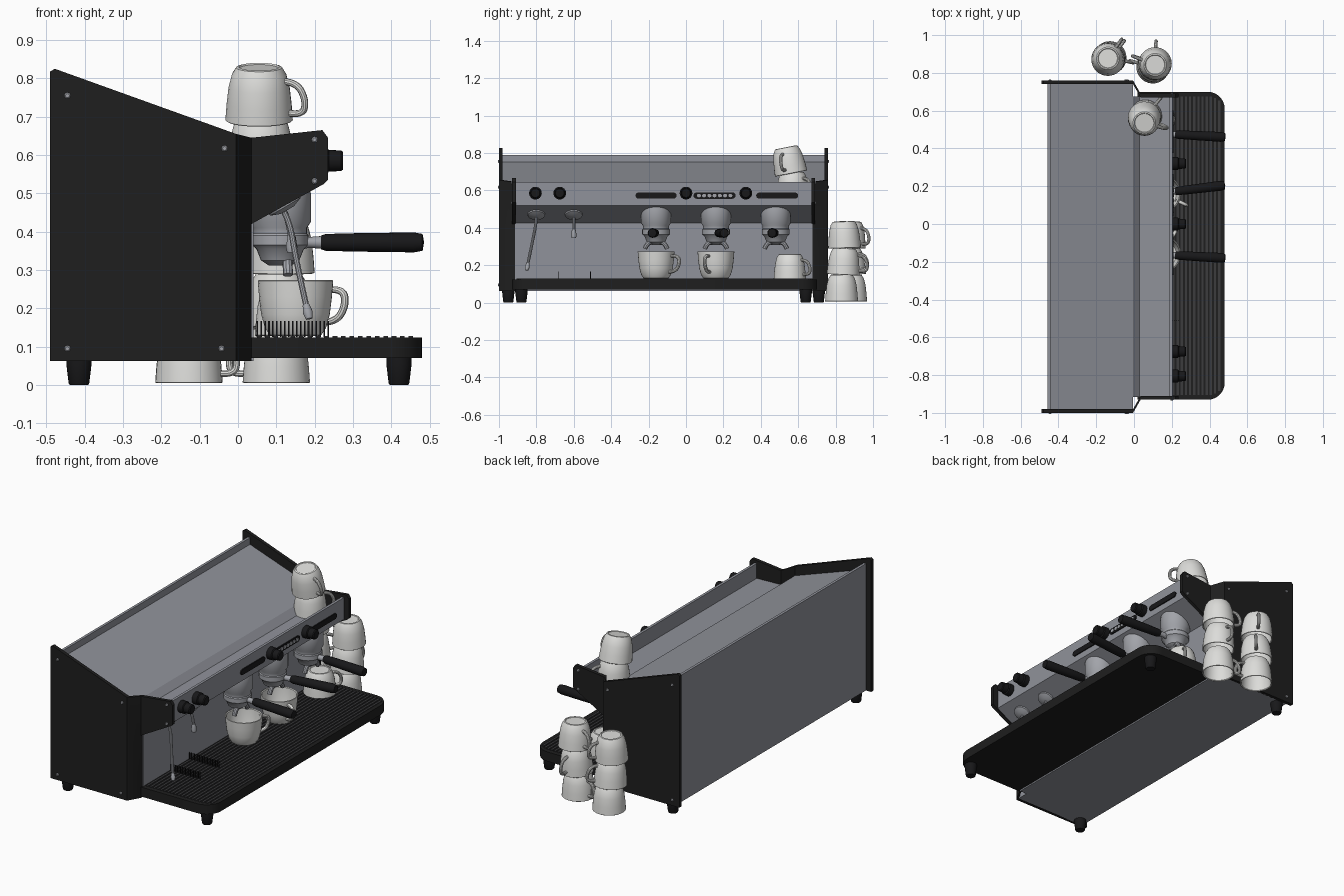
import bpy, bmesh, math
from mathutils import Vector, Matrix

if "Cube" in bpy.data.objects:
    bpy.data.objects.remove(bpy.data.objects["Cube"])

YC = -0.12  # centre plane of the machine


def material(name, r, g, b):
    m = bpy.data.materials.new(name)
    m.diffuse_color = (r, g, b, 1)
    m.use_nodes = True
    m.node_tree.nodes["Principled BSDF"].inputs["Base Color"].default_value = m.diffuse_color
    return m


BLACK = material("black_panel", 0.013, 0.013, 0.013)
RUBBER = material("black_plastic", 0.009, 0.009, 0.010)
SLAT = material("dark_grille", 0.045, 0.045, 0.048)
STEEL = material("steel", 0.28, 0.29, 0.325)
CHROME = material("light_steel", 0.36, 0.37, 0.40)
WHITE = material("white_ceramic", 0.72, 0.72, 0.70)


def add(name, mesh, mat, matrix=Matrix()):
    ob = bpy.data.objects.new(name, mesh)
    bpy.context.collection.objects.link(ob)
    if not mesh.materials:
        mesh.materials.append(mat)
    ob.matrix_world = matrix
    return ob


def finish(bm, name):
    bmesh.ops.recalc_face_normals(bm, faces=bm.faces)
    me = bpy.data.meshes.new(name)
    bm.to_mesh(me)
    bm.free()
    return me


def extrude(bm, vec):
    r = bmesh.ops.extrude_face_region(bm, geom=bm.faces[:], use_keep_orig=True)
    bmesh.ops.translate(bm, vec=vec, verts=[v for v in r["geom"] if isinstance(v, bmesh.types.BMVert)])


def prism(name, pts, vec, mat):
    bm = bmesh.new()
    bm.faces.new([bm.verts.new(p) for p in pts])
    extrude(bm, vec)
    return add(name, finish(bm, name), mat)


def boxes(name, items, mat):
    bm = bmesh.new()
    for c, s in items:
        bmesh.ops.create_cube(bm, size=1, matrix=Matrix.Translation(c) @ Matrix.Diagonal((*s, 1)))
    return add(name, finish(bm, name), mat)


def lathe_bm(profile, n=32):
    bm = bmesh.new()
    vs = [bm.verts.new((r, 0, z)) for r, z in profile]
    es = [bm.edges.new(p) for p in zip(vs, vs[1:])]
    bmesh.ops.spin(bm, geom=vs + es, cent=(0, 0, 0), axis=(0, 0, 1), angle=2 * math.pi, steps=n)
    bmesh.ops.remove_doubles(bm, verts=bm.verts, dist=1e-5)
    return bm


def lathe(name, profile, mat, loc, axis=(0, 0, 1), n=32):
    q = Vector(axis).to_track_quat('Z', 'Y').to_matrix().to_4x4()
    return add(name, finish(lathe_bm(profile, n), name), mat, Matrix.Translation(loc) @ q)


def tube_mesh(pts, r):
    cu = bpy.data.curves.new("path", 'CURVE')
    cu.dimensions, cu.bevel_depth, cu.bevel_resolution, cu.use_fill_caps = '3D', r, 3, True
    sp = cu.splines.new('NURBS')
    sp.points.add(len(pts) - 1)
    for p, c in zip(sp.points, pts):
        p.co = (*c, 1)
    sp.order_u, sp.use_endpoint_u, sp.resolution_u = 3, True, 6
    ob = bpy.data.objects.new("path", cu)
    bpy.context.collection.objects.link(ob)
    dg = bpy.context.evaluated_depsgraph_get()
    me = bpy.data.meshes.new_from_object(ob.evaluated_get(dg))
    bpy.data.objects.remove(ob)
    return me


# machine body: rear boiler housing with lipped sloping top, front housing with overhang
rear = [(-.457, .062), (-.457, .79), (-.442, .79), (-.442, .752), (-.005, .6), (-.005, .062)]
prism("rear_body", [(x, YC - .865, z) for x, z in rear], (0, 1.73, 0), STEEL)
front = [(-.005, .062), (-.005, .6), (.03, .565), (.188, .56), (.188, .645), (.203, .645),
         (.203, .52), (.04, .425), (.04, .062)]
prism("front_body", [(x, YC - .795, z) for x, z in front], (0, 1.59, 0), STEEL)

# cranked side panels with screws
for s, side in ((-1, "left"), (1, "right")):
    def py(x):
        return YC + s * (.88 - .07 * min(1, max(0, (x + .005) / .04)))
    pts = [(-.49, .062), (-.005, .062), (-.005, .655), (-.478, .825), (-.49, .818),
           (.035, .062), (.035, .42), (.035, .645), (.225, .525), (.235, .535),
           (.235, .645), (.22, .665)]
    bm = bmesh.new()
    v = [bm.verts.new((x, py(x), z)) for x, z in pts]
    for f in ((0, 1, 2, 3, 4), (1, 5, 6, 7, 2), (6, 8, 9, 10, 11, 7)):
        bm.faces.new([v[i] for i in f])
    extrude(bm, (0, -s * .02, 0))
    add(side + "_panel", finish(bm, "panel"), BLACK)
    for x, z in ((-.445, .755), (-.445, .095), (-.043, .095), (-.035, .617), (.2, .64), (.2, .532)):
        lathe(side + "_screw", [(.008, -.002), (.008, .002), (.005, .005), (0, .005)], CHROME,
              (x, py(x), z), (0, s, 0), 12)
    # feet
    for x, dy in ((-.415, .83), (.42, .76)):
        lathe(side + "_foot", [(0, 0), (.024, 0), (.027, .005), (.033, .055), (.033, .075), (0, .075)],
              RUBBER, (x, YC + s * dy, 0), n=24)

# drip tray with rounded front corners and a slatted grille
R, X1, HY, TY = .09, .48, .815, -.115
tray = [(.018, TY - HY), *[(X1 - R + R * math.sin(a), TY - HY + R - R * math.cos(a))
        for a in [i * math.pi / 16 for i in range(9)]]]
tray += [(x, 2 * TY - y) for x, y in reversed(tray)]
prism("drip_tray", [(x, y, .07) for x, y in tray], (0, 0, .054), BLACK)
slats = []
for i in range(19):
    x = .055 + i * .022
    half = HY - .025 - (max(0, x - .40) ** 2) * 8
    slats.append(((x, TY, .1245), (.012, 2 * half, .007)))
boxes("tray_grille", slats, SLAT)
# small upright comb rails on the tray
boxes("comb_rail", [((.05 + i * .0103, y, .146), (.004, .004, .042)) for i in range(19) for y in (-.68, -.51)],
      RUBBER)


def slot(name, y0, y1, z, r, mat, x=.203, t=.006):
    arc = [i * math.pi / 8 for i in range(9)]
    pts = [(x, y1 - r + r * math.sin(a), z + r * math.cos(a)) for a in arc]
    pts += [(x, y0 + r - r * math.sin(a), z - r * math.cos(a)) for a in arc]
    prism(name, pts, (t, 0, 0), mat)


# control strip: display slots, buttons and knobs
slot("display_left", -.27, -.05, .572, .016, RUBBER)
slot("display_right", .375, .6, .572, .016, RUBBER)
slot("button_strip", .04, .265, .572, .017, RUBBER)
for i in range(7):
    y = .069 + i * .028
    slot("button", y - .011, y + .011, .572, .009, CHROME, .208, .004)
for y in (-.805, -.675, 0, .32):
    lathe("knob", [(.034, -.002), (.034, .03), (.028, .034), (.027, .066), (.023, .071), (0, .071)],
          RUBBER, (.203, y, .585), (1, 0, 0), 24)

# brew groups with portafilter, twin spout and handle
for y, dy in ((-.16, -.02), (.16, .045), (.48, -.02)):
    gx = .11
    lathe("brew_group", [(0, .53), (.074, .53), (.08, .50), (.08, .425), (.07, .41), (.07, .395),
                         (.074, .39), (.074, .365), (.062, .355), (.05, .325), (.03, .312), (0, .312)],
          CHROME, (gx, y, 0))
    add("spout", tube_mesh([(.13, y - .06, .287), (.13, y - .045, .325), (.125, y, .318),
                            (.13, y + .045, .325), (.13, y + .06, .287)], .013), CHROME)
    d = (.37, dy, 0)
    lathe("handle_neck", [(.02, .05), (.014, .075), (.017, .115), (0, .115)], CHROME, (gx, y, .372), d, 16)
    lathe("handle", [(0, .108), (.018, .108), (.022, .12), (.024, .2), (.026, .35), (.022, .372), (0, .376)],
          RUBBER, (gx, y, .372), d, 24)

# steam wand and hot water outlet under the overhang
for y in (-.8, -.6):
    lathe("wand_collar", [(.048, -.004), (.046, .008), (.02, .018), (0, .018)], CHROME,
          (.12, y, .472), (.51, 0, -.86), 24)
add("steam_wand", tube_mesh([(.11, -.8, .47), (.135, -.8, .43), (.15, -.82, .33), (.183, -.85, .185)], .008), CHROME)
lathe("steam_tip", [(0, -.02), (.009, -.02), (.013, 0), (.009, .018), (0, .02)], CHROME,
      (.182, -.849, .19), (.033, -.03, -.145), 16)
add("water_outlet", tube_mesh([(.11, -.6, .47), (.135, -.6, .44), (.14, -.6, .36)], .008), CHROME)
lathe("water_tip", [(0, .345), (.012, .345), (.015, .36), (.01, .39), (0, .39)], CHROME, (.14, -.6, 0), n=16)

# one shared cup mesh: thin walled bowl with a loop handle
H = .143
bm = lathe_bm([(0, .004), (.05, .004), (.053, 0), (.06, .002), (.071, .02), (.08, .055), (.085, .10),
               (.088, H - .002), (.085, H), (.081, H - .004), (.077, .06), (.066, .022), (.05, .014), (0, .012)])
bm.from_mesh(tube_mesh([(.07, .0, .035), (.105, 0, .035), (.13, 0, .08), (.122, 0, .122), (.08, 0, .118)], .009))
CUP = finish(bm, "cup")


def cup(x, y, z, turn, flip=True, tilt=0, scale=(1, 1, 1)):
    m = Matrix.Translation((x, y, z)) @ Matrix.Rotation(math.radians(tilt), 4, 'X')
    m = m @ Matrix.Rotation(math.radians(turn), 4, 'Z') @ Matrix.Diagonal((*scale, 1))
    if flip:
        m = m @ Matrix.Translation((0, 0, H)) @ Matrix.Rotation(math.pi, 4, 'X')
    add("cup", CUP, WHITE, m)


# cups on the tray
big = (1.12, 1.12, 1.02)
cup(.15, -.16, .128, 60, False, 0, big)
cup(.15, .16, .128, -25, False, 0, big)
cup(.13, .555, .128, 60, True, 0, (.98, .98, .92))
# two stacks beside the machine
for i, (a, b) in enumerate(((165, -12), (85, 50), (160, 55))):
    cup(.1 + .006 * i, .832 + .008 * i, .005 + i * .143, a, True, (0, -3, 2)[i])
    cup(-.128 - .005 * i, .88 - .004 * i, .005 + i * .143, b, True, (0, 3, -2)[i])
# pair on the warming shelf
cup(.06, .57, .556, 50)
cup(.055, .562, .69, -20, True, 11)

# smooth curved parts, keep edges sharp
bpy.ops.object.select_all(action='SELECT')
bpy.context.view_layer.objects.active = bpy.context.scene.objects[0]
bpy.ops.object.shade_smooth_by_angle(angle=math.radians(35))
